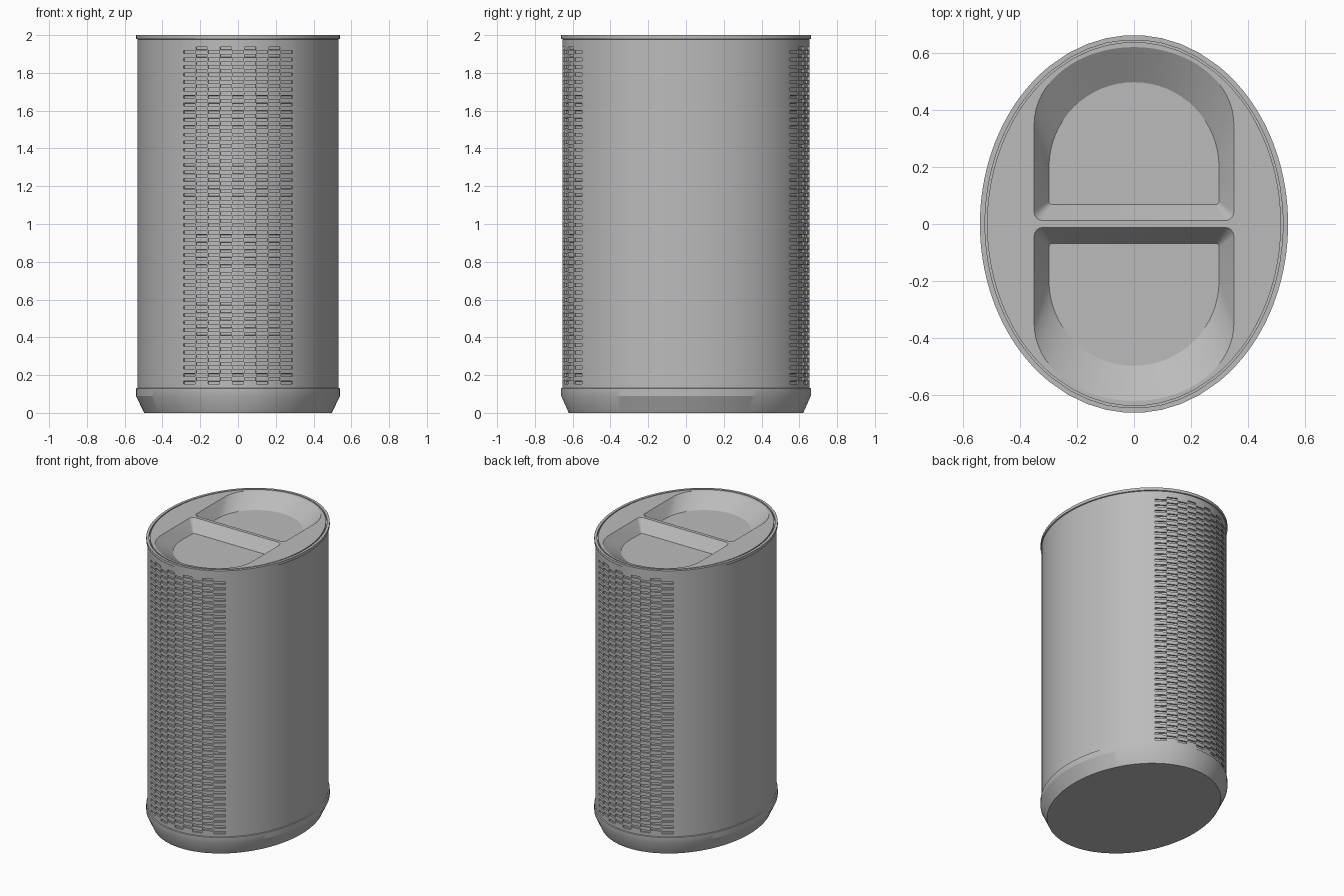
import bpy, bmesh
from math import asin, cos, sin, pi, radians

cube = bpy.data.objects.get("Cube")
if cube:
    bpy.data.objects.remove(cube, do_unlink=True)

GREY = (0.5, 0.5, 0.5, 1)
grey = bpy.data.materials.new("plain grey")
grey.use_nodes = True
grey.diffuse_color = GREY
grey.node_tree.nodes["Principled BSDF"].inputs["Base Color"].default_value = GREY

BODY = (0.533, 0.655)       # half widths of the oval wall
RIM = (0.54, 0.662)         # half widths of the rim and the foot band
LID = (0.515, 0.638)        # half widths of the lid plate
COLS, ROWS = 9, 90          # vent grid on front and back
VENT_X, VENT_LOW, VENT_HIGH = 0.29, 0.15, 1.94
SIDE = 40                   # wall segments on each plain side


def oval_angles():
    """Angles round the oval: vent columns at back and front, even steps at the sides."""
    half = []
    for i in range(COLS):
        half.append(pi / 2 - asin((VENT_X - 2 * VENT_X * i / COLS) / BODY[0]))
    edge = asin(VENT_X / BODY[0])
    start, span = pi / 2 + edge, pi - 2 * edge
    half += [start + span * i / SIDE for i in range(SIDE)]
    return half + [a + pi for a in half]


ANGLES = oval_angles()


def ring(bm, size, z):
    return [bm.verts.new((size[0] * cos(a), size[1] * sin(a), z)) for a in ANGLES]


def bridge(bm, low, high):
    n = len(low)
    return [bm.faces.new((low[i], low[(i + 1) % n], high[(i + 1) % n], high[i]))
            for i in range(n)]


def finish(bm, name):
    mesh = bpy.data.meshes.new(name)
    bm.to_mesh(mesh)
    bm.free()
    mesh.materials.append(grey)
    obj = bpy.data.objects.new(name, mesh)
    bpy.context.collection.objects.link(obj)
    bpy.ops.object.select_all(action="DESELECT")
    obj.select_set(True)
    bpy.context.view_layer.objects.active = obj
    bpy.ops.object.shade_smooth_by_angle(angle=radians(25))


# Oval shell: tapered foot, foot band, vented wall, top rim and lid groove
bm = bmesh.new()
step = (VENT_HIGH - VENT_LOW) / ROWS
levels = [((0.497, 0.622), 0), (RIM, 0.09), (RIM, 0.13), (BODY, 0.132)]
first = len(levels)
levels += [(BODY, VENT_LOW + step * k) for k in range(ROWS + 1)]
levels += [(BODY, 1.978), (RIM, 1.98), (RIM, 2), ((0.522, 0.645), 2),
           ((0.522, 0.645), 1.985), (LID, 1.985), (LID, 2)]
vents = []
below = ring(bm, *levels[0])
bm.faces.new(below[::-1])
for k, level in enumerate(levels[1:]):
    above = ring(bm, *level)
    faces = bridge(bm, below, above)
    row = k - first
    if 0 <= row < ROWS:
        for start in (0, COLS + SIDE):
            vents += [faces[start + c] for c in range(COLS) if (c + row) % 2 == 0]
    below = above

# Staggered vent slots sunk into the wall
bm.normal_update()
bmesh.ops.inset_individual(bm, faces=vents, thickness=0.003, depth=0)
bmesh.ops.inset_individual(bm, faces=vents, thickness=0.0005, depth=-0.01)
finish(bm, "oval_shell")


def pocket_loop(bm, side, half, inner, straight, outer, corner, z):
    """D shape: small corners by the divider and an oval arc on the far side."""
    pts = []
    for i in range(5):
        a = pi / 2 * i / 4
        pts.append((half - corner + corner * sin(a), inner + corner - corner * cos(a)))
    for i in range(33):
        a = pi * i / 32
        pts.append((half * cos(a), straight + (outer - straight) * sin(a)))
    for i in range(5):
        a = pi / 2 * i / 4
        pts.append((-half + corner - corner * cos(a), inner + corner - corner * sin(a)))
    return [bm.verts.new((x * side, y * side, z)) for x, y in pts]


# Lid plate with two sloped pockets either side of a divider
bm = bmesh.new()
loops = [ring(bm, LID, 2)]
pockets = []
for side in (1, -1):
    top = pocket_loop(bm, side, 0.35, 0.012, 0.35, 0.62, 0.03, 2)
    floor = pocket_loop(bm, side, 0.298, 0.068, 0.2, 0.497, 0.012, 1.92)
    loops.append(top)
    pockets.append((floor, top))
edges = [bm.edges.new((lp[i - 1], lp[i])) for lp in loops for i in range(len(lp))]
bmesh.ops.triangle_fill(bm, use_beauty=True, edges=edges, normal=(0, 0, 1))
for floor, top in pockets:
    bridge(bm, top, floor)
    bm.faces.new(floor)
bm.normal_update()
for face in bm.faces:
    if face.normal.z < 0:
        face.normal_flip()
finish(bm, "pocket_lid")
